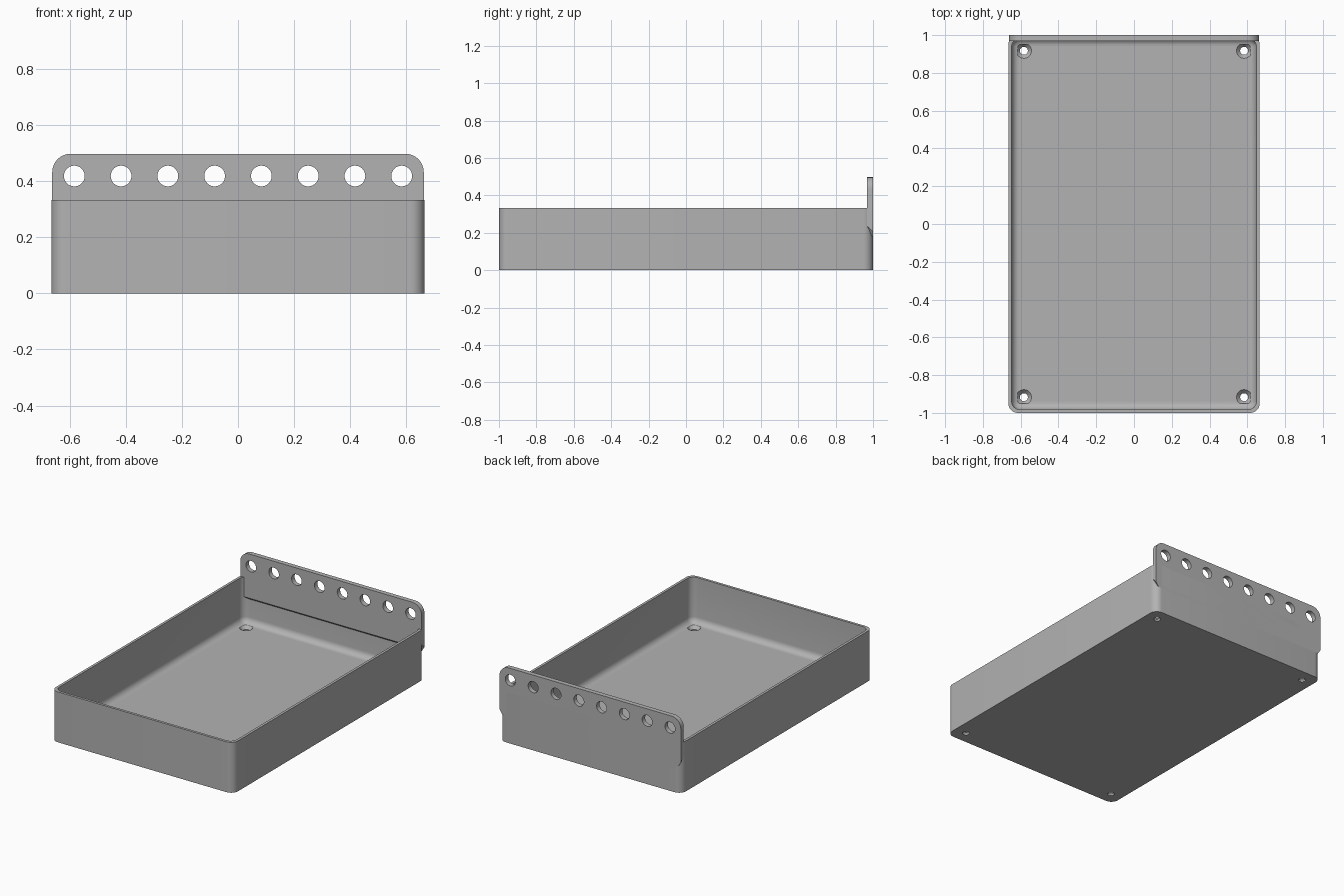
import bpy, bmesh, math
from mathutils import Matrix

cube = bpy.data.objects.get("Cube")
if cube:
    bpy.data.objects.remove(cube, do_unlink=True)

grey = bpy.data.materials.new("plain grey")
grey.use_nodes = True
colour = (0.45, 0.45, 0.45, 1)
grey.diffuse_color = colour
grey.node_tree.nodes["Principled BSDF"].inputs["Base Color"].default_value = colour

HX, HY, HEIGHT = 0.665, 1.0, 0.333
WALL, FLOOR, FILLET = 0.017, 0.033, 0.04


def arc(cx, cy, r, start, steps=8):
    """Quarter circle of points, counter-clockwise."""
    angles = [start + math.pi / 2 * i / steps for i in range(steps + 1)]
    return [(cx + r * math.cos(a), cy + r * math.sin(a)) for a in angles]


def rounded_rect(inset, r, z):
    x, y = HX - inset - r, HY - inset - r
    pts = []
    for i, (sx, sy) in enumerate([(1, 1), (-1, 1), (-1, -1), (1, -1)]):
        pts += arc(sx * x, sy * y, r, i * math.pi / 2)
    return [(px, py, z) for px, py in pts]


def loft(name, rings):
    """Closed solid through a list of equal-length rings."""
    bm = bmesh.new()
    loops = [[bm.verts.new(p) for p in ring] for ring in rings]
    for a, b in zip(loops, loops[1:]):
        for i in range(len(a)):
            j = (i + 1) % len(a)
            bm.faces.new((a[i], a[j], b[j], b[i]))
    bm.faces.new(loops[0][::-1])
    bm.faces.new(loops[-1])
    bmesh.ops.recalc_face_normals(bm, faces=bm.faces[:])
    return to_object(name, bm)


def to_object(name, bm):
    mesh = bpy.data.meshes.new(name)
    bm.to_mesh(mesh)
    bm.free()
    obj = bpy.data.objects.new(name, mesh)
    mesh.materials.append(grey)
    bpy.context.collection.objects.link(obj)
    return obj


def add_cone(bm, r1, r2, depth, matrix):
    bmesh.ops.create_cone(bm, cap_ends=True, segments=32, radius1=r1,
                          radius2=r2, depth=depth, matrix=matrix)


def activate(obj):
    bpy.ops.object.select_all(action="DESELECT")
    obj.select_set(True)
    bpy.context.view_layer.objects.active = obj


def cut(obj, bm):
    cutter = to_object("hole_cutter", bm)
    cutter.hide_render = True
    mod = obj.modifiers.new("holes", "BOOLEAN")
    mod.operation, mod.solver, mod.object = "DIFFERENCE", "EXACT", cutter
    activate(obj)
    bpy.ops.object.modifier_apply(modifier=mod.name)
    bpy.data.objects.remove(cutter, do_unlink=True)


# Open tray with rounded corners and a fillet around the inside floor
rings = [rounded_rect(0, 0.05, 0), rounded_rect(0, 0.05, HEIGHT),
         rounded_rect(WALL, 0.045, HEIGHT)]
for i in range(7):
    a = math.pi / 2 * i / 6
    inset = FILLET * (1 - math.cos(a))
    rings.append(rounded_rect(WALL + inset, 0.045 - inset,
                              FLOOR + FILLET * (1 - math.sin(a))))
tray = loft("tray", rings)

# Countersunk screw holes in the floor: through bores, then cones
for r1, r2, depth, z in [(0.021, 0.021, 0.2, 0), (0.019, 0.041, 0.024, 0.022)]:
    bm = bmesh.new()
    for x in (-0.583, 0.583):
        for y in (-0.917, 0.917):
            add_cone(bm, r1, r2, depth, Matrix.Translation((x, y, z)))
    cut(tray, bm)

# Upright back plate with rounded top and a sloping underside
PX, TOP, R = 0.662, 0.497, 0.065


def plate_ring(y, bottom):
    top = arc(PX - R, TOP - R, R, 0) + arc(R - PX, TOP - R, R, math.pi / 2)
    low = [(-PX, bottom + 0.03), (-PX + 0.02, bottom),
           (PX - 0.02, bottom), (PX, bottom + 0.03)]
    return [(x, y, z) for x, z in top + low]


plate = loft("back_plate", [plate_ring(0.969, 0.205), plate_ring(HY, 0.175)])

# Row of round holes through the plate
bm = bmesh.new()
for i in range(8):
    place = Matrix.Translation(((i - 3.5) / 6, HY, 0.418))
    add_cone(bm, 0.037, 0.037, 0.2, place @ Matrix.Rotation(math.pi / 2, 4, "X"))
cut(plate, bm)

for obj in (tray, plate):
    activate(obj)
    bpy.ops.object.shade_smooth_by_angle(angle=math.radians(30))
